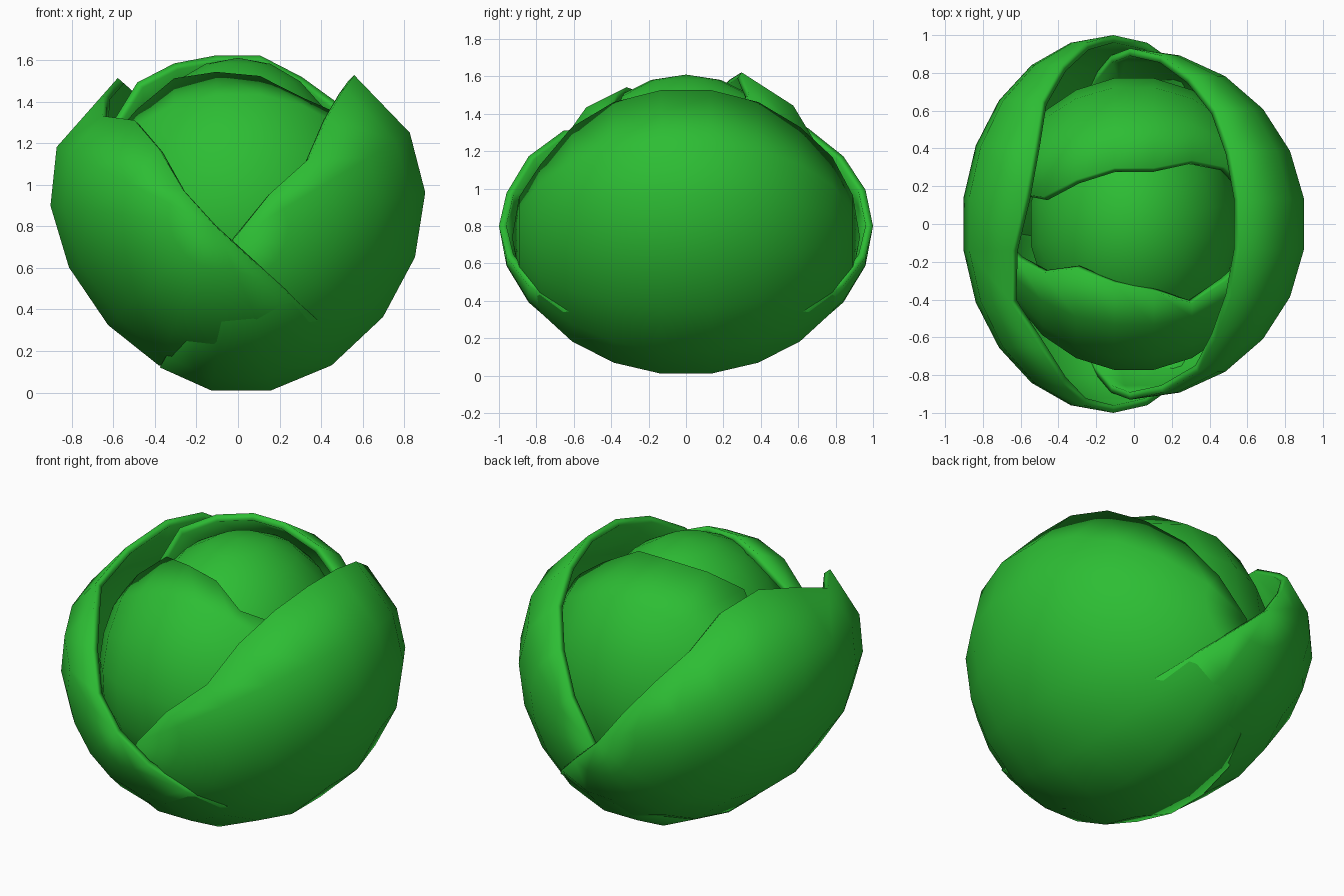
import bpy, bmesh, math
from mathutils import Vector

if "Cube" in bpy.data.objects:
    bpy.data.objects.remove(bpy.data.objects["Cube"])

green = bpy.data.materials.new("leaf green")
green.diffuse_color = (0.026, 0.51, 0.034, 1)
green.use_nodes = True
green.node_tree.nodes["Principled BSDF"].inputs["Base Color"].default_value = green.diffuse_color
RINGS = 11


def finish(name, bm):
    me = bpy.data.meshes.new(name)
    bm.to_mesh(me)
    bm.free()
    ob = bpy.data.objects.new(name, me)
    bpy.context.collection.objects.link(ob)
    me.materials.append(green)
    bpy.ops.object.select_all(action='DESELECT')
    ob.select_set(True)
    bpy.context.view_layer.objects.active = ob
    bpy.ops.object.shade_smooth_by_angle(angle=math.radians(40))
    return ob


def leaf(name, out, pole, half_len, section, rim, thick=0.04):
    """Cupped leaf. `section` is its middle profile as (outward, height) points,
    from the upper rim round to the lower rim. The profile shrinks towards a
    pole at each end. `rim` slides each upper rim point along the profile."""
    out = Vector(out)
    side = Vector((0, 1, 0)) if abs(out.x) > 0.5 else Vector((1, 0, 0))
    up = Vector((0, 0, 1))
    centre = out * pole[0] + up * pole[1]
    bm = bmesh.new()
    ends = [bm.verts.new(centre - side * half_len), bm.verts.new(centre + side * half_len)]
    rows = []
    for i in range(1, RINGS):
        lat = math.pi * (i / RINGS - 0.5)
        pts = [Vector(p) for p in section]
        pts[0] = pts[0].lerp(pts[1], rim[i - 1])
        row = []
        for p in pts:
            flat = out * p.x + up * p.y - centre
            row.append(bm.verts.new(centre + flat * math.cos(lat) + side * half_len * math.sin(lat)))
        rows.append(row)
    for j in range(len(section) - 1):
        bm.faces.new((ends[0], rows[0][j], rows[0][j + 1]))
        bm.faces.new((ends[1], rows[-1][j + 1], rows[-1][j]))
        for a, b in zip(rows, rows[1:]):
            bm.faces.new((a[j], b[j], b[j + 1], a[j + 1]))
    bm.normal_update()
    bm.faces.ensure_lookup_table()
    # Turn normals outward so the thickness grows inward
    if sum(f.normal.dot(f.calc_center_median() - centre) for f in bm.faces) < 0:
        bmesh.ops.reverse_faces(bm, faces=bm.faces[:])
    ob = finish(name, bm)
    sol = ob.modifiers.new("thickness", 'SOLIDIFY')
    sol.thickness = thick
    sol.offset = -1


# Inner head
bm = bmesh.new()
bmesh.ops.create_uvsphere(bm, u_segments=18, v_segments=11, radius=1)
for v in bm.verts:
    v.co = Vector((v.co.x * 0.56, v.co.y * 0.66, v.co.z * 0.71 + 0.9))
finish("inner_head", bm)

# Inner leaves
leaf("front_inner_leaf", (0, -1, 0), (0, 0.82), 0.74,
     [(.34, 1.54), (.54, 1.44), (.71, 1.2), (.78, .94), (.76, .68),
      (.63, .42), (.42, .22), (.15, .11), (-.1, .1)],
     [0, 0, 0, -.4, -.1, .1, .6, .3, 0, 0])
leaf("back_inner_leaf", (0, 1, 0), (0, 0.84), 0.74,
     [(.3, 1.63), (.58, 1.45), (.73, 1.2), (.78, .92), (.75, .64),
      (.62, .38), (.4, .19), (.13, .1), (-.1, .1)],
     [0, 0, -.4, -.15, 0, 0, .25, .35, 0, 0])

# Outer leaves
leaf("right_outer_leaf", (1, 0, 0), (-.02, .74), 0.93,
     [(.565, 1.535), (.835, 1.255), (.91, .965), (.86, .65), (.705, .36),
      (.455, .125), (.16, .003), (-.13, .003), (-.38, .115)],
     [.1, .3, .05, 0, 0, 0, 0, .05, 0, 0])
leaf("left_outer_leaf", (-1, 0, 0), (.11, .8), 1.0,
     [(.61, 1.49), (.88, 1.185), (.91, .9), (.82, .6), (.63, .32),
      (.385, .125), (.1, .045), (-.22, .06), (-.53, .21)],
     [.2, 0, .05, .35, .15, -.1, -.15, 0, 0, 0])
